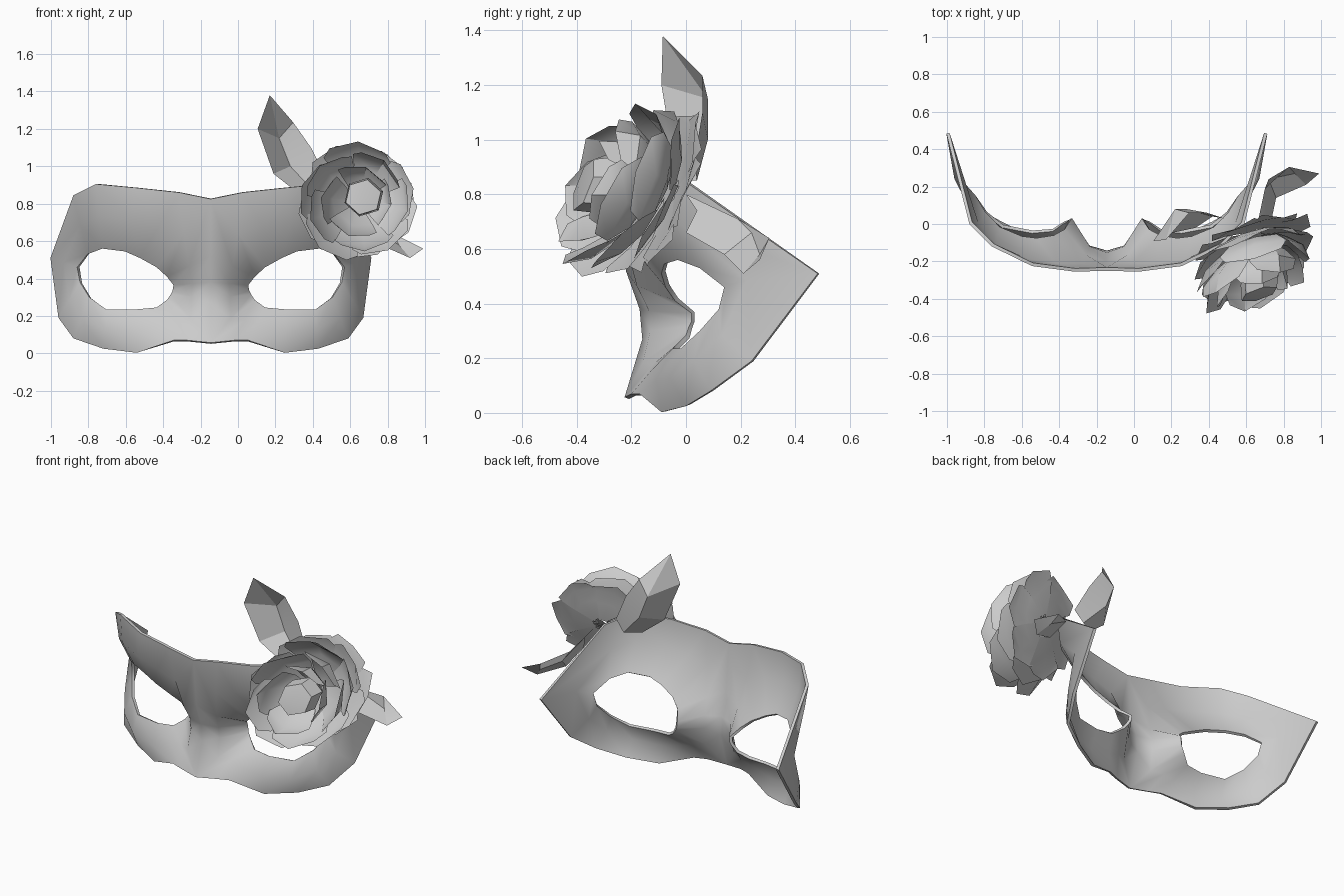
import bpy, bmesh, math, random
from mathutils import Vector

if "Cube" in bpy.data.objects:
    bpy.data.objects.remove(bpy.data.objects["Cube"])

random.seed(4)
CX = -0.145  # mirror line of the mask


def finish(bm, name, angle, thick=0.0):
    me = bpy.data.meshes.new(name)
    bm.to_mesh(me)
    bm.free()
    ob = bpy.data.objects.new(name, me)
    bpy.context.collection.objects.link(ob)
    bpy.ops.object.select_all(action='DESELECT')
    ob.select_set(True)
    bpy.context.view_layer.objects.active = ob
    if thick:
        mod = ob.modifiers.new("thickness", 'SOLIDIFY')
        mod.thickness = thick
        mod.offset = -1
        bpy.ops.object.modifier_apply(modifier=mod.name)
    bpy.ops.object.shade_smooth_by_angle(angle=math.radians(angle))
    return ob


def add_grid(bm, rows):
    grid = [[bm.verts.new(p) for p in row] for row in rows]
    for a, b in zip(grid, grid[1:]):
        for i in range(len(a) - 1):
            bm.faces.new((a[i], a[i + 1], b[i + 1], b[i]))


# Mask: rays from eye rim to outer edge (offset from mirror line, y, z), plus bulge
rays = [
    (.20, .02, .365, 0, -.17, .38, -.06),
    (.235, -.04, .41, 0, -.22, .52, -.05),
    (.29, -.075, .46, 0, -.25, .825, -.065),
    (.38, -.09, .51, .17, -.255, .86, -.055),
    (.46, -.08, .545, .40, -.225, .885, -.05),
    (.58, -.03, .56, .615, -.12, .905, -.05),
    (.66, .05, .53, .735, 0, .845, -.04),
    (.715, .14, .46, .858, .482, .51, -.09),
    (.70, .12, .38, .815, .24, .19, -.05),
    (.65, .05, .30, .735, .09, .08, -.04),
    (.56, -.02, .235, .575, 0, .025, -.05),
    (.40, -.05, .235, .395, -.09, .003, -.04),
    (.29, -.04, .245, .20, -.17, .07, -.02),
    (.235, 0, .285, .125, -.20, .07, -.02),
    (.215, .01, .315, 0, -.225, .057, -.05),
    (.205, .02, .335, 0, -.16, .27, -.06),
]
bm = bmesh.new()
for side in (1, -1):
    rows = []
    for r in rays + rays[:1]:
        a, b = Vector(r[:3]), Vector(r[3:6])
        m = (a + b) / 2 + Vector((0, r[6], 0))
        rows.append([(CX + side * p.x, p.y, p.z) for p in (a, m, b)])
    add_grid(bm, rows)
bmesh.ops.remove_doubles(bm, verts=bm.verts, dist=0.0005)
bmesh.ops.recalc_face_normals(bm, faces=bm.faces)
bm.normal_update()
if sum(f.normal.y for f in bm.faces) > 0:
    bmesh.ops.reverse_faces(bm, faces=bm.faces)
finish(bm, "eye_mask", 70, 0.018)

# Rose: petal rings tilted up and sideways, opening into a wide cup
BASE = Vector((.645, -.045, .81))
TX, TZ, FWD = Vector((.98, .28, 0)), Vector((0, .32, .96)), Vector((-.03, -1, 0))


def rose_point(r, ang, d):
    return BASE + TX * r * math.cos(ang) + TZ * r * math.sin(ang) + FWD * d


layers = [
    (6, .58, ((.04, 0), (.18, .01), (.27, .03), (.32, .05))),
    (5, .66, ((.05, .02), (.20, .05), (.28, .09), (.325, .14))),
    (5, .68, ((.05, .04), (.20, .09), (.29, .16), (.33, .25))),
    (5, .68, ((.05, .08), (.19, .15), (.26, .23), (.28, .33))),
    (4, .80, ((.05, .12), (.14, .18), (.195, .26), (.20, .35))),
]
bm = bmesh.new()
for k, (count, half, profile) in enumerate(layers):
    for n in range(count):
        mid = 2 * math.pi * n / count + k * .75 + random.uniform(-.12, .12)
        grow = random.uniform(.95, 1.03)
        rows = []
        for j, (r, d) in enumerate(profile):
            row = []
            for c in (-1, 0, 1):
                rr = r * grow * (.96 if c and j == 3 else 1) + .012 * c
                dd = d - (.035 if c and j == 3 else 0)
                w = half * (1, 1, .98, .72)[j]
                row.append(rose_point(rr, mid + c * w, dd))
            rows.append(row)
        add_grid(bm, rows)
finish(bm, "rose_petals", 35)

# Closed bud in the middle of the rose
bm = bmesh.new()
rings = [[bm.verts.new(rose_point(r, i * math.tau / 6 + .3, d) + Vector((.035, 0, .025)))
          for i in range(6)] for r, d in ((.05, .15), (.11, .24), (.10, .33))]
for a, b in zip(rings, rings[1:]):
    for i in range(6):
        bm.faces.new((a[i], a[(i + 1) % 6], b[(i + 1) % 6], b[i]))
tip = bm.verts.new(rose_point(.03, .5, .36))
for i in range(6):
    bm.faces.new((rings[-1][i], rings[-1][(i + 1) % 6], tip))
bmesh.ops.recalc_face_normals(bm, faces=bm.faces)
finish(bm, "rose_bud", 35)


# Leaves: folded strips running to a point
def leaf(name, rows, point):
    bm = bmesh.new()
    add_grid(bm, rows + [[point] * 3])
    bmesh.ops.remove_doubles(bm, verts=bm.verts, dist=0.0005)
    finish(bm, name, 25)


leaf("upper_leaf", [
    [(.33, -.02, .85), (.42, .04, .85), (.48, .03, .92)],
    [(.19, -.05, .96), (.28, .08, 1.0), (.39, .06, 1.10)],
    [(.105, -.09, 1.2), (.22, .08, 1.15), (.295, .06, 1.235)],
], (.17, -.085, 1.38))
leaf("side_leaf", [
    [(.66, 0, .80), (.70, .04, .74), (.73, 0, .66)],
    [(.70, .19, .71), (.72, .24, .66), (.76, .14, .58)],
    [(.83, .305, .64), (.86, .27, .58), (.92, .21, .51)],
], (.99, .27, .56))
